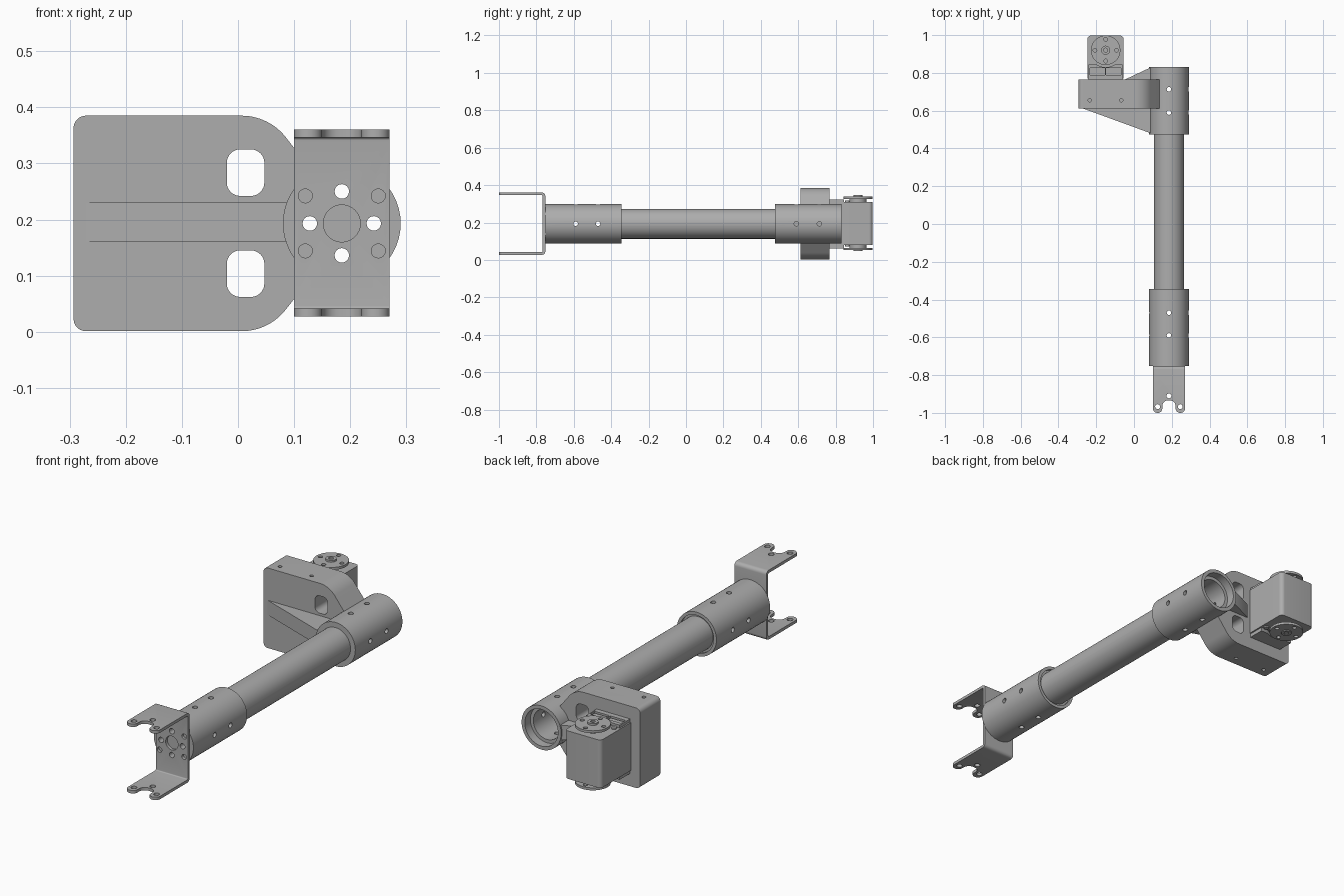
import bpy, bmesh
from math import radians, sin, cos, pi
from mathutils import Vector, Matrix

if "Cube" in bpy.data.objects:
    bpy.data.objects.remove(bpy.data.objects["Cube"])

grey = bpy.data.materials.new("neutral grey")
grey.use_nodes = True
grey.diffuse_color = (0.42, 0.42, 0.42, 1)
grey.node_tree.nodes["Principled BSDF"].inputs["Base Color"].default_value = (0.42, 0.42, 0.42, 1)

CX, CZ = 0.185, 0.193   # arm axis
SX, SY = -0.15, 0.92    # servo output axis
PLACE = {"x": lambda u, v, w: (w, u, v),
         "y": lambda u, v, w: (u, w, v),
         "z": lambda u, v, w: (u, v, w)}


def make(name, bm):
    bmesh.ops.recalc_face_normals(bm, faces=bm.faces)
    me = bpy.data.meshes.new(name)
    bm.to_mesh(me)
    bm.free()
    me.materials.append(grey)
    ob = bpy.data.objects.new(name, me)
    bpy.context.collection.objects.link(ob)
    return ob


def rounded(corners, steps=8):
    """Outline with each (u, v, radius) corner replaced by an arc."""
    out = []
    n = len(corners)
    for i, (u, v, r) in enumerate(corners):
        p = Vector((u, v))
        if r == 0:
            out.append(p)
            continue
        a = (Vector(corners[i - 1][:2]) - p).normalized()
        b = (Vector(corners[(i + 1) % n][:2]) - p).normalized()
        half = a.angle(b) / 2
        mid = (a + b).normalized()
        centre = p + mid * (r / sin(half))
        t = r * cos(half) / sin(half)
        start, end = p + a * t - centre, p + b * t - centre
        sweep = start.angle_signed(end)
        for k in range(steps + 1):
            out.append(centre + Matrix.Rotation(-sweep * k / steps, 2) @ start)
    return out


def prism(name, axis, outline, lo, hi):
    bm = bmesh.new()
    n = len(outline)
    rings = [[bm.verts.new(PLACE[axis](p[0], p[1], w)) for p in outline] for w in (lo, hi)]
    for ring in rings:
        bm.faces.new(ring)
    for i in range(n):
        j = (i + 1) % n
        bm.faces.new((rings[0][i], rings[0][j], rings[1][j], rings[1][i]))
    return make(name, bm)


def cyl(name, axis, u, v, r, lo, hi, sides=24):
    ring = [(u + r * cos(2 * pi * k / sides), v + r * sin(2 * pi * k / sides)) for k in range(sides)]
    return prism(name, axis, ring, lo, hi)


def rect(u0, v0, u1, v1, r=0):
    return rounded([(u0, v0, r), (u1, v0, r), (u1, v1, r), (u0, v1, r)])


def cut(ob, cutter, mode="DIFFERENCE"):
    mod = ob.modifiers.new("cut", "BOOLEAN")
    mod.operation, mod.object, mod.solver = mode, cutter, "EXACT"
    bpy.context.view_layer.objects.active = ob
    bpy.ops.object.modifier_apply(modifier=mod.name)
    bpy.data.objects.remove(cutter)


def drill(ob, axis, u, v, r, lo, hi, sides=16):
    cut(ob, cyl("drill", axis, u, v, r, lo, hi, sides))


# Hollow main tube
tube = cyl("main_tube", "y", CX, CZ, 0.08, -0.74, 0.79, 48)
drill(tube, "y", CX, CZ, 0.072, -0.8, 0.9, 48)

# Front and rear sleeves, bored to take the tube
front = cyl("front_sleeve", "y", CX, CZ, 0.105, -0.752, -0.345, 48)
drill(front, "y", CX, CZ, 0.0795, -0.735, -0.3, 48)
drill(front, "y", CX, CZ, 0.09, -0.355, -0.3, 48)
rear = cyl("rear_sleeve", "y", CX, CZ, 0.105, 0.475, 0.832, 48)
drill(rear, "y", CX, CZ, 0.0795, 0.4, 0.9, 48)
drill(rear, "y", CX, CZ, 0.088, 0.79, 0.9, 48)

# Cross bolt holes through sleeves and tube
for sleeve, ys in ((front, (-0.59, -0.47)), (rear, (0.59, 0.713))):
    for y in ys:
        for ob in (sleeve, tube):
            drill(ob, "z", CX, y, 0.012, CZ - 0.12, CZ + 0.12)
            drill(ob, "x", y, CZ, 0.012, CX - 0.12, CX + 0.12)

# U shaped front bracket: bent channel trimmed to a pronged outline
channel = [(-1.02, 0.027, 0), (-0.752, 0.027, 0.018), (-0.752, 0.36, 0.018), (-1.02, 0.36, 0),
           (-1.02, 0.346, 0), (-0.766, 0.346, 0.005), (-0.766, 0.041, 0.005), (-1.02, 0.041, 0)]
bracket = prism("front_bracket", "x", rounded(channel, 5), 0.1, 0.27)
half = [(0.085, -0.7, 0), (0.085, -1, 0.024), (0.035, -1, 0.024), (0.035, -0.934, 0.03)]
plan = [(CX - u, y, r) for u, y, r in half] + [(CX + u, y, r) for u, y, r in reversed(half)]
cut(bracket, prism("bracket_plan", "z", rounded(plan), -0.1, 0.5), "INTERSECT")
for u, y in ((-0.06, -0.967), (0.06, -0.967), (0, -0.91)):
    drill(bracket, "z", CX + u, y, 0.013, -0.1, 0.5)
drill(bracket, "y", CX, CZ, 0.033, -0.8, -0.74, 32)
for u, v in ((0.057, 0), (-0.057, 0), (0, 0.057), (0, -0.057)):
    for ob in (bracket, front):
        drill(ob, "y", CX + u, CZ + v, 0.013, -0.8, -0.7)
for u in (-0.065, 0.065):
    for v in (-0.049, 0.049):
        drill(bracket, "y", CX + u, CZ + v, 0.0125, -0.8, -0.74)

# Servo mount block, symmetrical about the arm axis
top = [(-0.293, 0.192, 0.022), (0.055, 0.192, 0.1), (0.135, 0.09, 0)]
side = [(u, CZ + v, r) for u, v, r in top] + [(u, CZ - v, r) for u, v, r in reversed(top)]
block = prism("servo_mount", "y", rounded(side, 14), 0.612, 0.766)
drill(block, "y", CX, CZ, 0.095, 0.5, 0.9, 48)
for z in (0.062, 0.242):
    cut(block, prism("slot", "y", rect(-0.02, z, 0.047, z + 0.083, 0.024), 0.5, 0.9))
for x in (-0.235, -0.068):
    for lo, hi in ((-0.1, 0.04), (0.345, 0.5)):
        drill(block, "z", x, 0.655, 0.009, lo, hi)

# Tapered web joining block and rear sleeve
web = prism("mount_web", "z", [(-0.28, 0.615), (0.095, 0.478), (0.095, 0.825), (0.08, 0.825),
                               (-0.05, 0.764)], 0.16, 0.23)

# Servo: body, stepped rear case and connectors
body = prism("servo_body", "z",
             rounded([(-0.247, 0.77, 0), (-0.055, 0.77, 0), (-0.055, 0.998, 0.02), (-0.247, 0.998, 0.02)]),
             0.08, 0.31)
case = prism("servo_case", "z", rect(-0.24, 0.76, -0.062, 0.845), 0.062, 0.324)
drill(case, "z", SX, SY, 0.09, 0.312, 0.4, 32)
drill(case, "z", SX, SY, 0.09, 0, 0.078, 32)
for x in (-0.232, -0.147):
    cut(case, prism("socket", "z", rect(x, 0.79, x + 0.079, 0.825), 0.312, 0.4))
    plug = prism("servo_connector", "z", rect(x + 0.006, 0.797, x + 0.073, 0.82), 0.31, 0.319)
for x in (-0.222, -0.078):
    for lo, hi in ((0.308, 0.317), (0.073, 0.082)):
        cyl("servo_screw", "z", x, 0.862, 0.012, lo, hi)

# Output horns above and below the servo
for side_name, base, s in (("upper", 0.308, 1), ("lower", 0.082, -1)):
    def level(h):
        return base + s * h
    cyl(side_name + "_horn_stem", "z", SX, SY, 0.045, *sorted((level(0), level(0.02))), 32)
    horn = cyl(side_name + "_horn", "z", SX, SY, 0.078, *sorted((level(0.018), level(0.03))), 40)
    for u, v in ((0.057, 0), (-0.057, 0), (0, 0.057), (0, -0.057)):
        drill(horn, "z", SX + u, SY + v, 0.01, *sorted((level(0.01), level(0.04))))
    boss_top = 0.039 if s > 0 else 0.034
    boss = cyl(side_name + "_horn_boss", "z", SX, SY, 0.024, *sorted((level(0.025), level(boss_top))))
    drill(boss, "z", SX, SY, 0.011, *sorted((level(0.03), level(0.06))))

# Smooth round walls, keep edges crisp
for ob in bpy.context.scene.objects:
    if ob.type == "MESH" and grey.name in ob.data.materials:
        bpy.ops.object.select_all(action="DESELECT")
        ob.select_set(True)
        bpy.context.view_layer.objects.active = ob
        bpy.ops.object.shade_smooth_by_angle(angle=radians(30))
